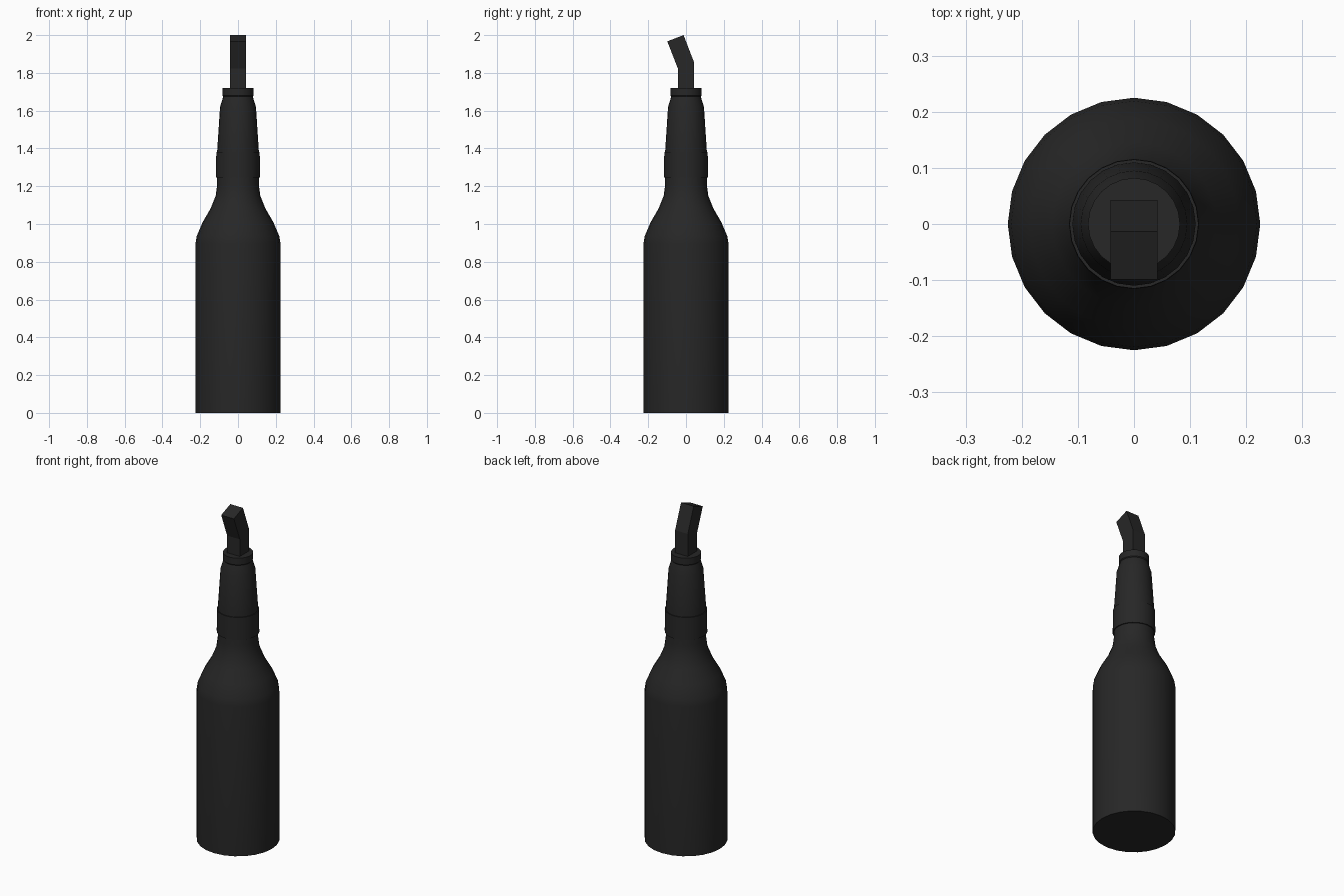
import bpy, bmesh, math

if "Cube" in bpy.data.objects:
    bpy.data.objects.remove(bpy.data.objects["Cube"])

dark = bpy.data.materials.new("dark_glass")
dark.diffuse_color = (0.02, 0.02, 0.02, 1)
dark.use_nodes = True
dark.node_tree.nodes["Principled BSDF"].inputs["Base Color"].default_value = dark.diffuse_color


def finish(name, bm, smooth):
    bmesh.ops.recalc_face_normals(bm, faces=bm.faces)
    me = bpy.data.meshes.new(name)
    bm.to_mesh(me)
    bm.free()
    me.materials.append(dark)
    ob = bpy.data.objects.new(name, me)
    bpy.context.collection.objects.link(ob)
    if smooth:
        bpy.ops.object.select_all(action='DESELECT')
        bpy.context.view_layer.objects.active = ob
        ob.select_set(True)
        bpy.ops.object.shade_smooth_by_angle(angle=math.radians(35))
    return ob


def lathe(name, profile, sides=24, cap_start=True, cap_end=True):
    bm = bmesh.new()
    rings = [[bm.verts.new((r * math.cos(2 * math.pi * i / sides),
                            r * math.sin(2 * math.pi * i / sides), z))
              for i in range(sides)] for r, z in profile]
    for a, b in zip(rings, rings[1:]):
        for i in range(sides):
            j = (i + 1) % sides
            bm.faces.new((a[i], a[j], b[j], b[i]))
    if cap_start:
        bm.faces.new(rings[0][::-1])
    if cap_end:
        bm.faces.new(rings[-1])
    return finish(name, bm, True)


# Bottle: body, shoulder, neck and lip
lathe("bottle", [(0.225, 0), (0.225, 0.895), (0.219, 0.935), (0.187, 1.01),
                 (0.146, 1.08), (0.118, 1.15), (0.110, 1.21), (0.110, 1.39),
                 (0.095, 1.62), (0.078, 1.675), (0.082, 1.68), (0.082, 1.72)])

# Paper band around the lower neck
lathe("neck_label", [(0.110, 1.245), (0.116, 1.245), (0.115, 1.38), (0.110, 1.38)],
      cap_start=False, cap_end=False)

# Bent rag stuffed in the mouth: side outline extruded across x
outline = [(-0.043, 1.70), (0.043, 1.70), (0.043, 1.855),
           (-0.013, 2.0), (-0.099, 1.967), (-0.043, 1.823)]
bm = bmesh.new()
left, right = [[bm.verts.new((x, y, z)) for y, z in outline] for x in (-0.042, 0.042)]
for quad in ((0, 1, 2, 5), (5, 2, 3, 4)):
    bm.faces.new([left[k] for k in quad])
    bm.faces.new([right[k] for k in reversed(quad)])
for i in range(6):
    j = (i + 1) % 6
    bm.faces.new((left[i], left[j], right[j], right[i]))
finish("rag", bm, False)
